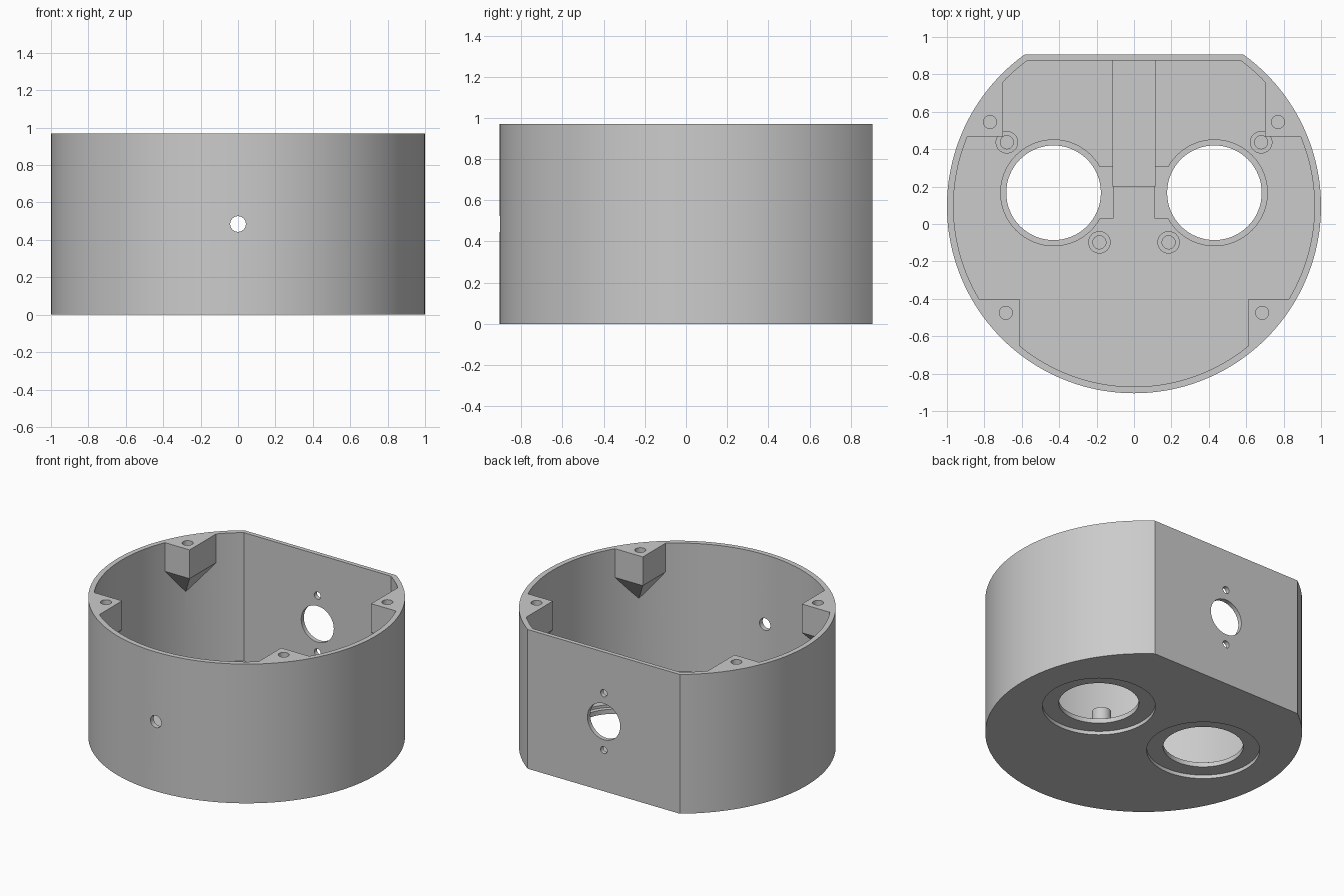
import bpy, bmesh, math

cube = bpy.data.objects.get("Cube")
if cube:
    bpy.data.objects.remove(cube, do_unlink=True)

HEIGHT, FLOOR = 0.97, 0.075
CENTRE_Y = 0.095
MID_Z = 0.485

grey = bpy.data.materials.new("light grey plastic")
grey.use_nodes = True
grey.diffuse_color = (0.6, 0.6, 0.6, 1)
grey.node_tree.nodes["Principled BSDF"].inputs["Base Color"].default_value = (0.6, 0.6, 0.6, 1)


def finish(name, bm):
    bmesh.ops.recalc_face_normals(bm, faces=bm.faces)
    mesh = bpy.data.meshes.new(name)
    bm.to_mesh(mesh)
    bm.free()
    mesh.materials.append(grey)
    ob = bpy.data.objects.new(name, mesh)
    bpy.context.collection.objects.link(ob)
    return ob


def prism(name, outline, z0, z1):
    bm = bmesh.new()
    face = bm.faces.new([bm.verts.new((x, y, z0)) for x, y in outline])
    ext = bmesh.ops.extrude_face_region(bm, geom=[face])
    for v in ext["geom"]:
        if isinstance(v, bmesh.types.BMVert):
            v.co.z = z1
    return finish(name, bm)


def box(name, x0, x1, y0, y1, z0, z1):
    return prism(name, [(x0, y0), (x1, y0), (x1, y1), (x0, y1)], z0, z1)


def cylinder(name, x, y, r, z0, z1, sides=32):
    ring = [math.tau * i / sides for i in range(sides)]
    return prism(name, [(x + r * math.cos(a), y + r * math.sin(a)) for a in ring], z0, z1)


def wall_hole(x, z, r, y0, y1):
    # cylinder lying along y
    ob = cylinder("hole_cutter", x, -z, r, y0, y1)
    for v in ob.data.vertices:
        px, py, pz = v.co
        v.co = (px, pz, -py)
    return ob


def d_shape(name, r, flat_y, z0, z1, sides=128):
    # circle cut off by a flat back
    start = math.asin((flat_y - CENTRE_Y) / r)
    sweep = math.pi + 2 * start
    angles = [math.pi - start + sweep * i / sides for i in range(sides + 1)]
    return prism(name, [(r * math.cos(a), CENTRE_Y + r * math.sin(a)) for a in angles], z0, z1)


def corner_boss(x, y, sx, sy):
    # square boss whose underside tapers back into the wall
    bm = bmesh.new()
    z0 = HEIGHT - 0.2
    for dx in (0, 0.5):
        for dy in (0, 0.5):
            for z in (z0, 1.3):
                bm.verts.new((x + sx * dx, y + sy * dy, z))
    bm.verts.new((x + sx * 0.3, y + sy * 0.325, z0 - 0.425))
    bmesh.ops.convex_hull(bm, input=bm.verts)
    return finish("boss_cutter", bm)


def cut(target, *tools):
    for tool in tools:
        tool.hide_render = True
        mod = target.modifiers.new("cut", 'BOOLEAN')
        mod.operation = 'DIFFERENCE'
        mod.solver = 'EXACT'
        mod.object = tool
        bpy.context.view_layer.objects.active = target
        bpy.ops.object.modifier_apply(modifier=mod.name)
        bpy.data.objects.remove(tool, do_unlink=True)


# Cavity, keeping the four screw bosses solid
cavity = d_shape("cavity_cutter", 0.965, 0.875, FLOOR, 1.1)
for s in (-1, 1):
    cut(cavity, corner_boss(s * 0.70, 0.467, s, 1), corner_boss(s * 0.613, -0.40, s, -1))

# Case shell
case = d_shape("case_shell", 1.0, 0.905, 0, HEIGHT)
cut(case, cavity)

for s in (-1, 1):
    # Floor openings: outer recess, through hole, inner pocket with side notch
    cx, cy = s * 0.43, 0.167
    x0, x1 = sorted((s * 0.113, s * 0.25))
    cut(case,
        cylinder("recess_cutter", cx, cy, 0.357, -0.1, 0.025, 64),
        cylinder("pocket_cutter", cx, cy, 0.283, 0.057, 0.2, 64),
        box("notch_cutter", x0, x1, 0.03, 0.305, 0.057, 0.2),
        cylinder("opening_cutter", cx, cy, 0.253, -0.1, 0.3, 64))
    # Lid screw holes
    for x, y in ((0.77, 0.545), (0.685, -0.475)):
        cut(case, cylinder("screw_cutter", s * x, y, 0.035, HEIGHT - 0.18, 1.1))

# Front cable hole, back connector hole and its two screws
cut(case, wall_hole(0, MID_Z, 0.042, -1.1, -0.7),
    wall_hole(0, MID_Z, 0.126, 0.7, 1.1),
    wall_hole(0, MID_Z + 0.198, 0.025, 0.7, 1.1),
    wall_hole(0, MID_Z - 0.198, 0.025, 0.7, 1.1))

parts = [case]

# Board standoffs
for side, s in (("right", -1), ("left", 1)):
    for end, x, y in (("front", 0.185, -0.098), ("back", 0.68, 0.437)):
        post = cylinder(f"{end}_{side}_standoff", s * x, y, 0.06, FLOOR - 0.01, 0.17)
        cut(post, cylinder("bore_cutter", s * x, y, 0.035, FLOOR, 0.3))
        parts.append(post)

# Central support rib running to the back wall
parts.append(box("support_rib", -0.115, 0.115, 0.20, 0.88, FLOOR - 0.01, 0.17))

bpy.ops.object.select_all(action='DESELECT')
for ob in parts:
    ob.select_set(True)
bpy.context.view_layer.objects.active = case
bpy.ops.object.shade_smooth_by_angle(angle=math.radians(30))
